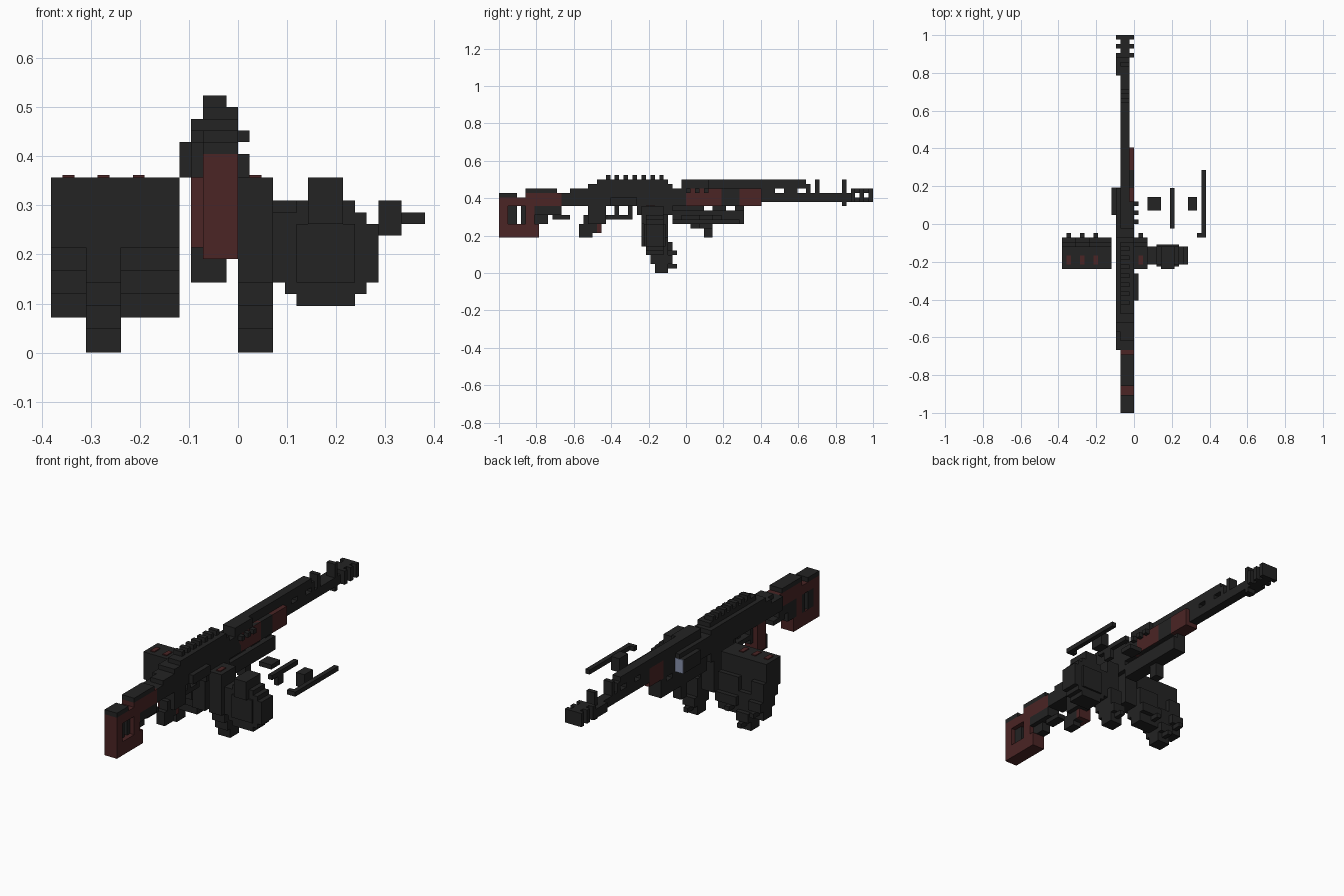
import bpy
import bmesh
from mathutils import Matrix

cube = bpy.data.objects.get("Cube")
if cube:
    bpy.data.objects.remove(cube, do_unlink=True)

UNIT = 1 / 42  # edge of one block


def material(name, r, g, b):
    mat = bpy.data.materials.new(name)
    mat.use_nodes = True
    mat.diffuse_color = (r, g, b, 1)
    shader = mat.node_tree.nodes["Principled BSDF"]
    shader.inputs["Base Color"].default_value = (r, g, b, 1)
    shader.inputs["Roughness"].default_value = 0.8
    return mat


dark = material("dark_metal", 0.017, 0.017, 0.017)
wood = material("red_wood", 0.07, 0.018, 0.018)
glass = material("lens_glass", 0.25, 0.29, 0.42)

parts = {}


def block(name, mat, x, y, z):
    """Add a box, given in block units, to the named part."""
    bm = parts.setdefault((name, mat), bmesh.new()) if (name, mat) not in parts else parts[(name, mat)]
    size = [b - a for a, b in (x, y, z)]
    mid = [(a + b) / 2 for a, b in (x, y, z)]
    bmesh.ops.create_cube(bm, size=1, matrix=Matrix.Translation(mid) @ Matrix.Diagonal((*size, 1)))


full, wide, slim = (-3, 0), (-4, 0), (-3, -1)

# Stock
block("stock_butt", wood, x=full, y=(-42, -40), z=(8, 17))
block("stock_toe", wood, x=full, y=(-40, -33), z=(8, 11))
block("stock_comb", wood, x=full, y=(-40, -28), z=(15, 17))
block("stock_comb", wood, x=full, y=(-36, -28), z=(17, 18))
block("stock_web", wood, x=full, y=(-36, -34), z=(11, 15))
block("stock_inset", dark, x=slim, y=(-40, -38), z=(11, 15))
block("stock_inset", dark, x=slim, y=(-37, -36), z=(11, 15))
block("stock_cap", dark, x=full, y=(-42, -38), z=(17, 18))
block("stock_cap", dark, x=full, y=(-36, -29), z=(18, 19))
block("stock_brace", dark, x=full, y=(-34, -28), z=(13, 15))
block("stock_brace", dark, x=slim, y=(-34, -31), z=(11, 13))
block("stock_brace", dark, x=slim, y=(-30, -26), z=(12, 13))
block("wrist", dark, x=wide, y=(-28, -24), z=(15, 18))

# Pistol grip and trigger guard
block("grip", dark, x=slim, y=(-24, -21), z=(8, 11))
block("grip", dark, x=slim, y=(-23, -20), z=(9, 13))
block("grip", dark, x=full, y=(-22, -18), z=(11, 15))
block("grip_panel", wood, x=(-4, -3), y=(-22, -19), z=(9, 15))
block("grip_panel", wood, x=slim, y=(-20, -19), z=(9, 11))
block("trigger_guard", dark, x=slim, y=(-18, -12), z=(12, 13))
block("trigger_guard", dark, x=slim, y=(-13, -12), z=(13, 15))
block("trigger", dark, x=(-2, -1), y=(-16, -15), z=(13, 15))

# Receiver with a stepped rear and a toothed rail
block("receiver", dark, x=wide, y=(-24, 0), z=(15, 19))
block("receiver", dark, x=wide, y=(-22, -3), z=(19, 20))
block("receiver", dark, x=full, y=(-26, -23), z=(17, 19))
block("rail", dark, x=full, y=(-20, -4), z=(20, 21))
for y in range(-18, -4, 2):
    block("rail_teeth", dark, x=slim, y=(y, y + 1), z=(21, 22))
block("side_lever", dark, x=(0, 1), y=(-17, -11), z=(15, 17))
for y in range(0, 6, 2):
    block("side_studs", dark, x=(0, 1), y=(y, y + 1), z=(18, 19))

# Magazine well
block("magazine_well", dark, x=wide, y=(-11, -3), z=(13, 15))
block("magazine_well", dark, x=(-4, -1), y=(-10, -4), z=(6, 13))

# Handguard and top tube
block("handguard", wood, x=full, y=(0, 8), z=(15, 19))
block("handguard", wood, x=full, y=(12, 17), z=(15, 19))
block("handguard_band", dark, x=full, y=(8, 12), z=(15, 19))
block("handguard_vent", dark, x=full, y=(-1, 1), z=(15, 19))
block("top_tube", dark, x=full, y=(-1, 5), z=(19, 21))
block("top_tube", dark, x=slim, y=(5, 27), z=(19, 21))

# Barrel, sights and slotted muzzle
block("barrel", dark, x=slim, y=(12, 38), z=(16, 18))
block("barrel_struts", dark, x=slim, y=(17, 20), z=(18, 19))
block("barrel_struts", dark, x=slim, y=(22, 25), z=(18, 19))
block("barrel_struts", dark, x=slim, y=(27, 28), z=(18, 20))
block("rear_sight_post", dark, x=slim, y=(29, 30), z=(16, 21))
block("front_sight_post", dark, x=slim, y=(35, 36), z=(15, 21))
block("front_sight_base", dark, x=(-4, -1), y=(33, 38), z=(16, 18))
for z in (16, 18):
    block("muzzle", dark, x=slim, y=(37, 42), z=(z, z + 1))
for y in (37, 39, 41):
    block("muzzle", dark, x=wide, y=(y, y + 1), z=(16, 19))

# Under-barrel launcher with a front handle
block("under_barrel", dark, x=full, y=(-3, 13), z=(11, 14))
for y in ((-3, 4), (6, 9), (11, 13)):
    block("under_barrel_mounts", dark, x=slim, y=y, z=(14, 15))
block("front_handle", dark, x=slim, y=(4, 6), z=(8, 11))

# Side lamp
block("lamp", dark, x=(-5, -3), y=(2, 8), z=(15, 18))
block("lamp", dark, x=wide, y=(0, 8), z=(15, 19))
block("lamp_lens", glass, x=(-5, -3), y=(7.9, 8.1), z=(15, 18))


# Spare curved magazines: slices lean forward towards the foot
def magazine(name, left, right, foot):
    x = (left, right)
    block(name, dark, x, y=(-10, -5), z=(foot + 8, 15))
    block(name, dark, x, y=(-10, -4), z=(foot + 6, foot + 8))
    block(name, dark, x, y=(-9, -4), z=(foot + 4, foot + 6))
    block(name, dark, x, y=(-8, -3), z=(foot + 2, foot + 4))
    block(name, dark, x, y=(-7, -4), z=(foot, foot + 2))
    block(name, dark, (left + 1, left + 2), y=(-4, -2), z=(foot + 1, foot + 2))
    block(name + "_round", wood, (left + 1, left + 2), y=(-9, -7), z=(15, 15.2))


magazine("outer_magazine", -16, -13, 3)
magazine("long_magazine", -13, -10, 0)
magazine("wide_magazine", -10, -5, 3)
magazine("inner_magazine", 0, 3, 0)

# Drum: columns follow a stepped disc
columns = ((6, 12), (5, 12), (4, 13), (4, 13), (4, 13), (4, 13), (4, 13), (5, 12), (6, 11))
for i, z in enumerate(columns):
    block("drum", dark, x=(3 + i, 4 + i), y=(-9, -5), z=z)
block("drum_hub", dark, x=(5, 10), y=(-9.4, -4.6), z=(6, 11))
block("drum_feed", dark, x=(6, 9), y=(-10, -5), z=(11, 15))

# Loose accessories
block("small_plate", dark, x=(3, 6), y=(3, 6), z=(12, 13))
block("short_rod", dark, x=(8, 9), y=(-1, 8), z=(12, 13))
block("short_rod", dark, x=(8, 9), y=(1, 3), z=(10, 12))
block("small_box", dark, x=(12, 14), y=(3, 6), z=(10, 13))
block("long_rod", dark, x=(15, 16), y=(-3, 12), z=(11, 12))
block("long_rod", dark, x=(14, 15), y=(-3, -2), z=(11, 12))

# Turn every part into an object
for (name, mat), bm in parts.items():
    bmesh.ops.scale(bm, vec=(UNIT, UNIT, UNIT), verts=bm.verts)
    mesh = bpy.data.meshes.new(name)
    bm.to_mesh(mesh)
    bm.free()
    mesh.materials.append(mat)
    bpy.context.collection.objects.link(bpy.data.objects.new(name, mesh))
